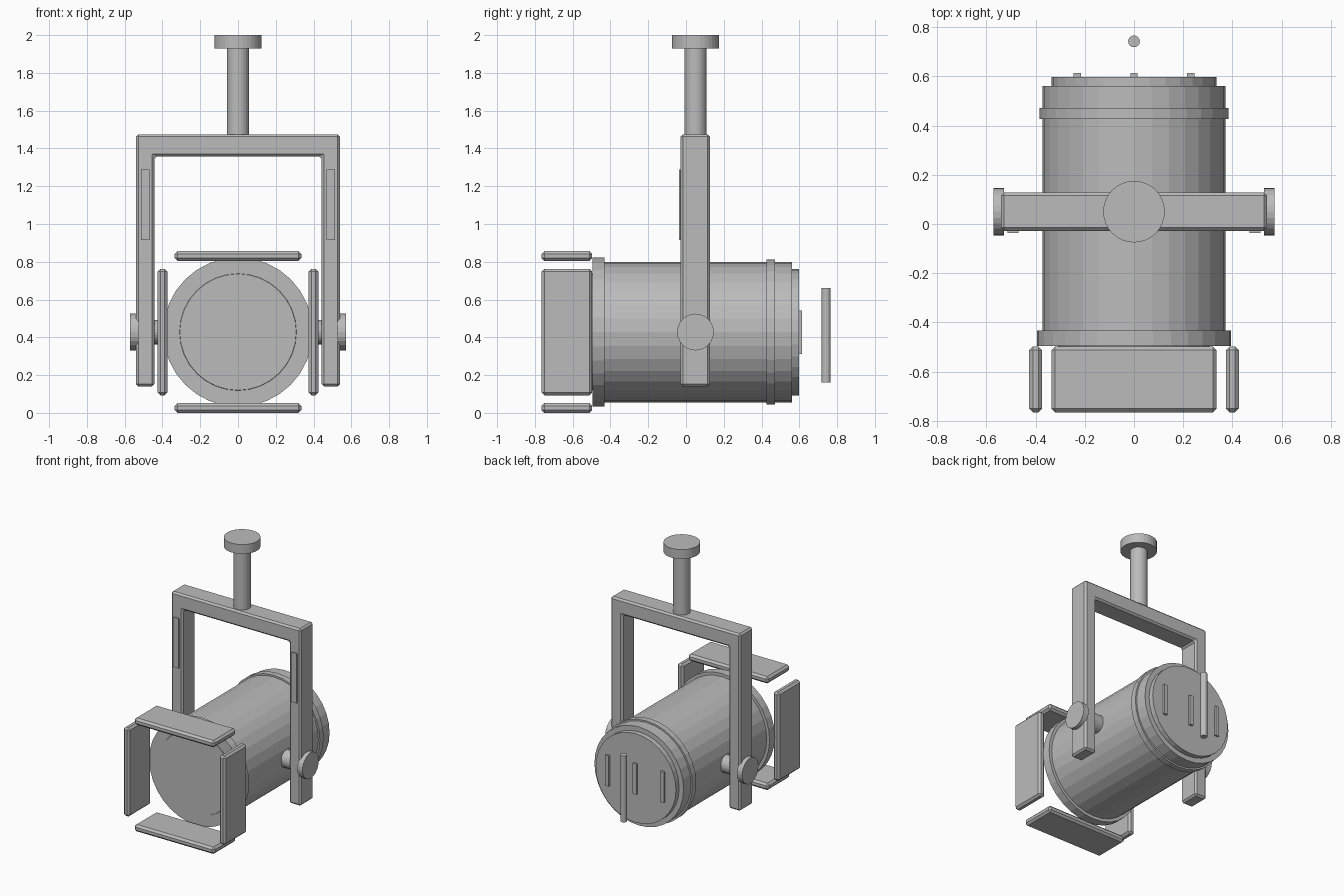
import bpy
import bmesh
from math import pi
from mathutils import Matrix, Vector

old = bpy.data.objects.get("Cube")
if old:
    bpy.data.objects.remove(old, do_unlink=True)

grey = bpy.data.materials.new("plain_grey")
grey.use_nodes = True
grey.diffuse_color = (0.5, 0.5, 0.5, 1)
grey.node_tree.nodes["Principled BSDF"].inputs["Base Color"].default_value = (0.5, 0.5, 0.5, 1)

AXIS = 0.428      # height of the lamp axis
YOKE_Y = 0.05     # depth of the yoke centre
TURN = {"x": Matrix.Rotation(pi / 2, 4, "Y"),
        "y": Matrix.Rotation(-pi / 2, 4, "X"),
        "z": Matrix.Identity(4)}


def finish(name, bm, bevel=0):
    bmesh.ops.recalc_face_normals(bm, faces=bm.faces[:])
    mesh = bpy.data.meshes.new(name)
    bm.to_mesh(mesh)
    bm.free()
    mesh.materials.append(grey)
    obj = bpy.data.objects.new(name, mesh)
    bpy.context.collection.objects.link(obj)
    if bevel:
        mod = obj.modifiers.new("edge_bevel", "BEVEL")
        mod.width = bevel
        mod.segments = 1
    return obj


def box(name, centre, size, bevel=0):
    bm = bmesh.new()
    bmesh.ops.create_cube(bm, size=1, matrix=Matrix.Translation(centre) @ Matrix.Diagonal((*size, 1)))
    return finish(name, bm, bevel)


def cylinder(name, axis, centre, start, end, radius, end_radius=None, sides=32):
    """Cylinder running from start to end along one axis, through centre."""
    place = Vector(centre)
    place["xyz".index(axis)] = (start + end) / 2
    bm = bmesh.new()
    bmesh.ops.create_cone(bm, cap_ends=True, segments=sides, radius1=radius,
                          radius2=end_radius or radius, depth=end - start,
                          matrix=Matrix.Translation(place) @ TURN[axis])
    return finish(name, bm)


# Lamp housing, front to back
lamp = (0, 0, AXIS)
cylinder("lens", "y", lamp, -0.5, -0.48, 0.308, 0.315)
cylinder("front_ring", "y", lamp, -0.495, -0.432, 0.395)
cylinder("housing", "y", lamp, -0.45, 0.56, 0.372)
cylinder("rear_ring", "y", lamp, 0.427, 0.472, 0.384)
cylinder("rear_cap", "y", lamp, 0.55, 0.598, 0.335)

# Raised bars and grip rod behind the lamp
for label, x in (("right", -0.23), ("middle", 0), ("left", 0.23)):
    box(label + "_rear_bar", (x, 0.6, AXIS), (0.03, 0.028, 0.23))
cylinder("grip_rod", "z", (0, 0.742, 0), 0.16, 0.66, 0.024, sides=16)

# Four shutter flaps around the lens
for label, side in (("upper", 1), ("lower", -1)):
    box(label + "_flap", (0, -0.631, AXIS + side * 0.402), (0.67, 0.268, 0.052), 0.015)
for label, side in (("left", 1), ("right", -1)):
    box(label + "_flap", (side * 0.4, -0.631, AXIS), (0.052, 0.268, 0.67), 0.015)

# U-shaped yoke, extruded from its outline
half = [(0.541, 1.475), (0.541, 0.14), (0.443, 0.14), (0.443, 1.357)]
outline = half + [(-x, z) for x, z in reversed(half)]
bm = bmesh.new()
face = bm.faces.new([bm.verts.new((x, YOKE_Y - 0.078, z)) for x, z in outline])
grown = bmesh.ops.extrude_face_region(bm, geom=[face])["geom"]
bmesh.ops.translate(bm, vec=(0, 0.156, 0),
                    verts=[v for v in grown if isinstance(v, bmesh.types.BMVert)])
finish("yoke", bm, 0.013)

# Pivots, knobs and front strips on both arms
pivot = (0, YOKE_Y, AXIS)
for label, side in (("left", 1), ("right", -1)):
    for part, inner, outer, radius in (("pivot", 0.35, 0.53, 0.065), ("knob", 0.528, 0.571, 0.097)):
        start, end = sorted((side * inner, side * outer))
        cylinder(label + "_" + part, "x", pivot, start, end, radius, sides=24)
    box(label + "_arm_strip", (side * 0.492, -0.027, 1.102), (0.045, 0.02, 0.375))

# Hanging stem and ceiling mount
mount = (0, YOKE_Y, 0)
cylinder("stem", "z", mount, 1.46, 1.94, 0.059, sides=24)
cylinder("ceiling_mount", "z", mount, 1.93, 2.0, 0.125)
